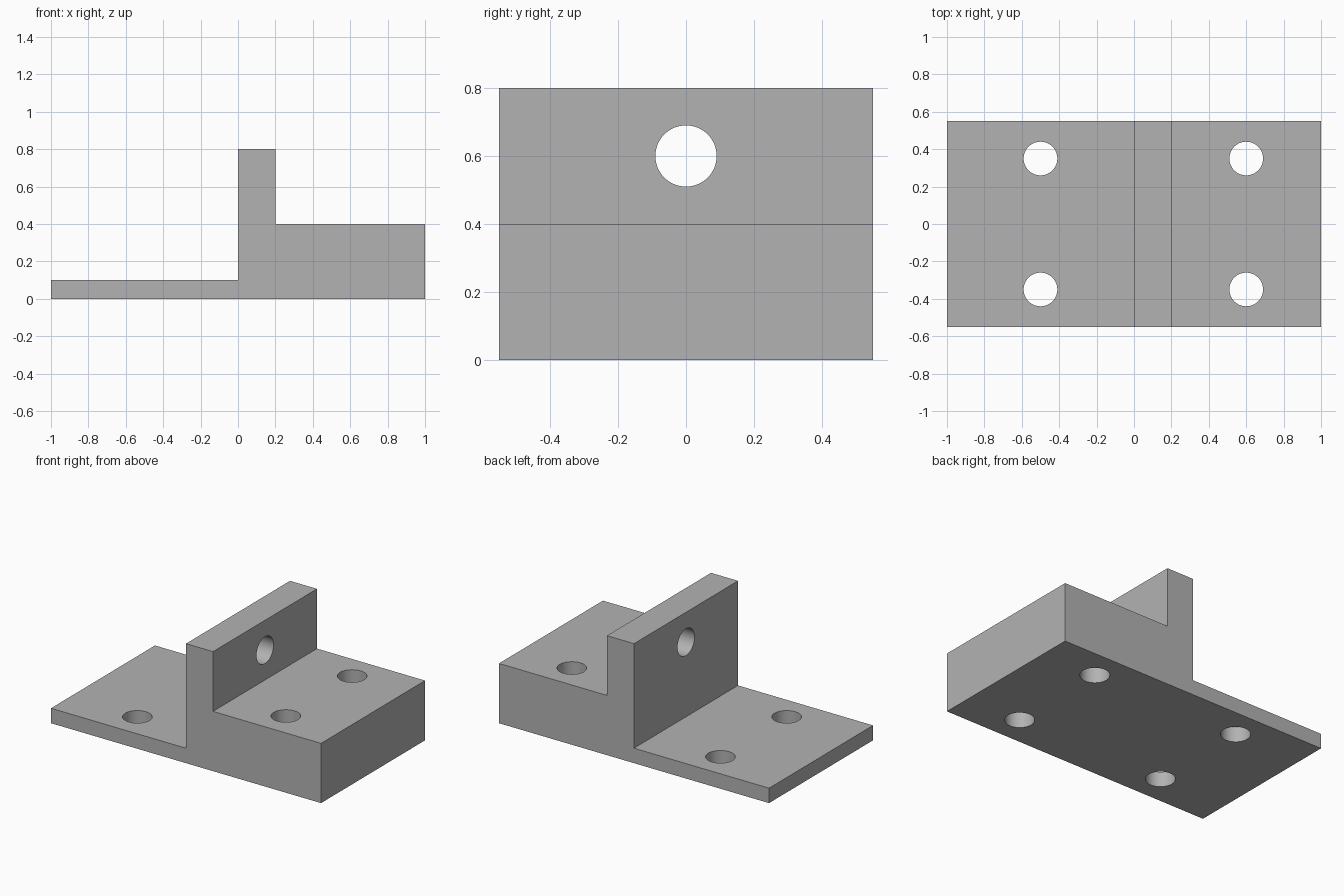
import bpy
import bmesh
import math

cube = bpy.data.objects.get("Cube")
if cube:
    bpy.data.objects.remove(cube, do_unlink=True)

WIDTH = 1.1
HOLE_RADIUS = 0.09

# Material
grey = bpy.data.materials.new("plain grey")
grey.use_nodes = True
colour = (0.45, 0.45, 0.45, 1)
grey.diffuse_color = colour
for node in grey.node_tree.nodes:
    if node.type == "BSDF_PRINCIPLED":
        node.inputs["Base Color"].default_value = colour

# Bracket body: stepped side profile swept across the width
profile = [(-1, 0), (1, 0), (1, 0.4), (0.2, 0.4), (0.2, 0.8),
           (0, 0.8), (0, 0.1), (-1, 0.1)]
bm = bmesh.new()
face = bm.faces.new([bm.verts.new((x, -WIDTH / 2, z)) for x, z in profile])
swept = bmesh.ops.extrude_face_region(bm, geom=[face])
new_verts = [g for g in swept["geom"] if isinstance(g, bmesh.types.BMVert)]
bmesh.ops.translate(bm, verts=new_verts, vec=(0, WIDTH, 0))
bmesh.ops.recalc_face_normals(bm, faces=bm.faces[:])
mesh = bpy.data.meshes.new("bracket_body")
bm.to_mesh(mesh)
bm.free()
mesh.materials.append(grey)
body = bpy.data.objects.new("bracket_body", mesh)
bpy.context.collection.objects.link(body)


def drill(location, rotation=(0, 0, 0)):
    """Cut a round through hole in the body."""
    bpy.ops.mesh.primitive_cylinder_add(vertices=64, radius=HOLE_RADIUS, depth=1,
                                        location=location, rotation=rotation)
    cutter = bpy.context.object
    cutter.name = "hole_cutter"
    cutter.hide_render = True
    cutter.data.materials.append(grey)
    cut = body.modifiers.new("hole", "BOOLEAN")
    cut.operation = "DIFFERENCE"
    cut.solver = "EXACT"
    cut.object = cutter
    bpy.ops.object.select_all(action="DESELECT")
    body.select_set(True)
    bpy.context.view_layer.objects.active = body
    bpy.ops.object.modifier_apply(modifier=cut.name)
    bpy.data.objects.remove(cutter, do_unlink=True)


# Mounting holes in the thin and thick plates
for x in (-0.5, 0.6):
    for y in (-0.35, 0.35):
        drill((x, y, 0.2))

# Cross hole through the upright wall
drill((0.1, 0, 0.6), (0, math.pi / 2, 0))

# Smooth hole walls, sharp edges elsewhere
bpy.ops.object.shade_smooth_by_angle(angle=math.radians(30))
